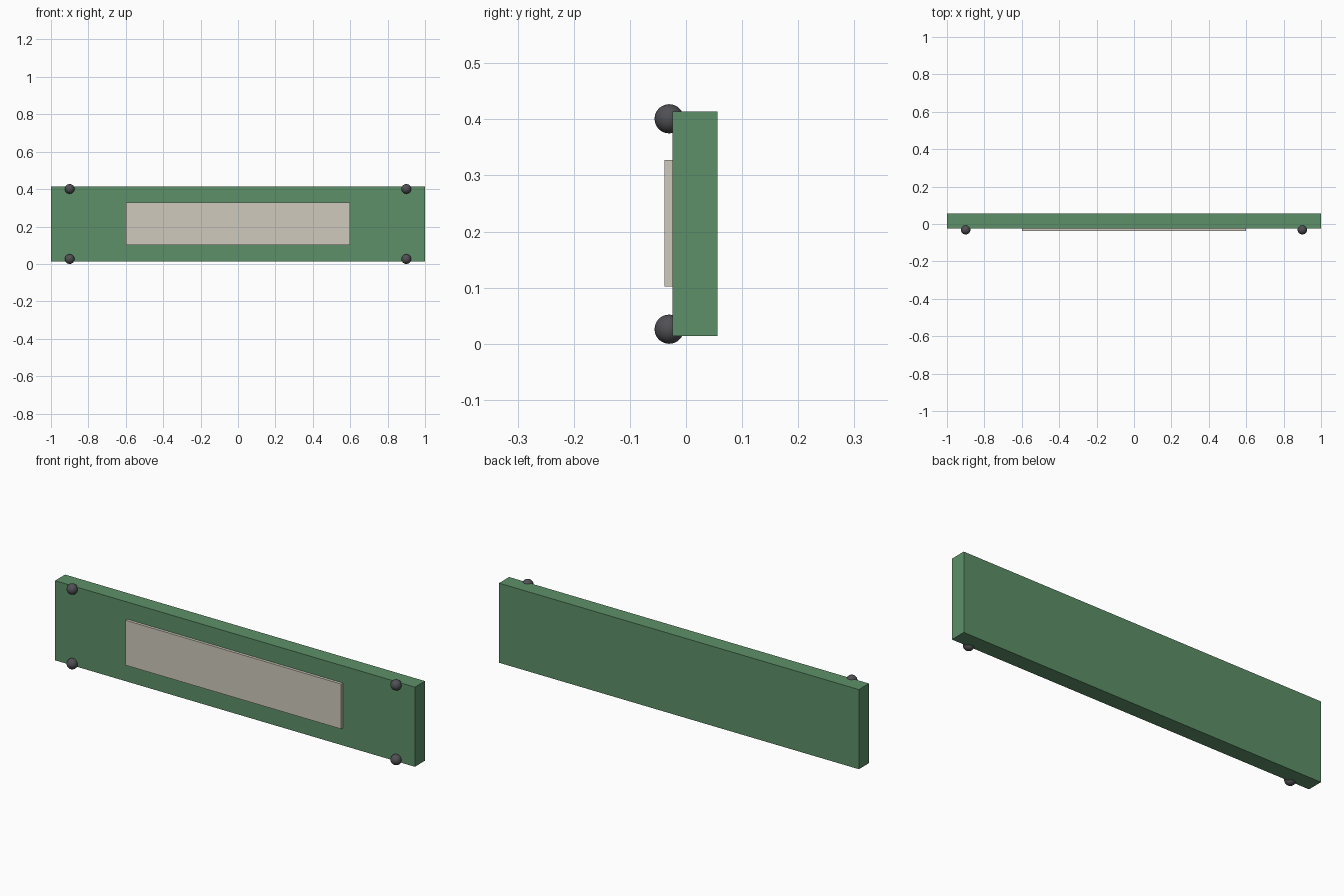
import bpy

if "Cube" in bpy.data.objects:
    bpy.data.objects.remove(bpy.data.objects["Cube"])


def material(name, color):
    m = bpy.data.materials.new(name)
    m.diffuse_color = (*color, 1)
    m.use_nodes = True
    m.node_tree.nodes["Principled BSDF"].inputs["Base Color"].default_value = m.diffuse_color
    return m


green = material("green_paint", (0.11, 0.28, 0.14))
cream = material("cream_panel", (0.62, 0.59, 0.51))
dark = material("dark_metal", (0.08, 0.08, 0.09))


def box(name, lo, hi, mat):
    bpy.ops.mesh.primitive_cube_add(size=1, location=[(a + b) / 2 for a, b in zip(lo, hi)])
    ob = bpy.context.object
    ob.name = name
    ob.scale = [b - a for a, b in zip(lo, hi)]
    bpy.ops.object.transform_apply(location=False, rotation=False, scale=True)
    ob.data.materials.append(mat)
    return ob


# Backing board and raised front panel
box("board", (-1, -0.024, 0.014), (1, 0.056, 0.414), green)
box("front_panel", (-0.6, -0.038, 0.102), (0.6, -0.02, 0.328), cream)

# Round studs in the four corners
for side, x in (("left", -0.9), ("right", 0.9)):
    for level, z in (("lower", 0.026), ("upper", 0.401)):
        bpy.ops.mesh.primitive_uv_sphere_add(segments=32, ring_count=16, radius=0.026,
                                             location=(x, -0.03, z))
        stud = bpy.context.object
        stud.name = f"{level}_{side}_stud"
        stud.data.materials.append(dark)
        bpy.ops.object.shade_smooth()
